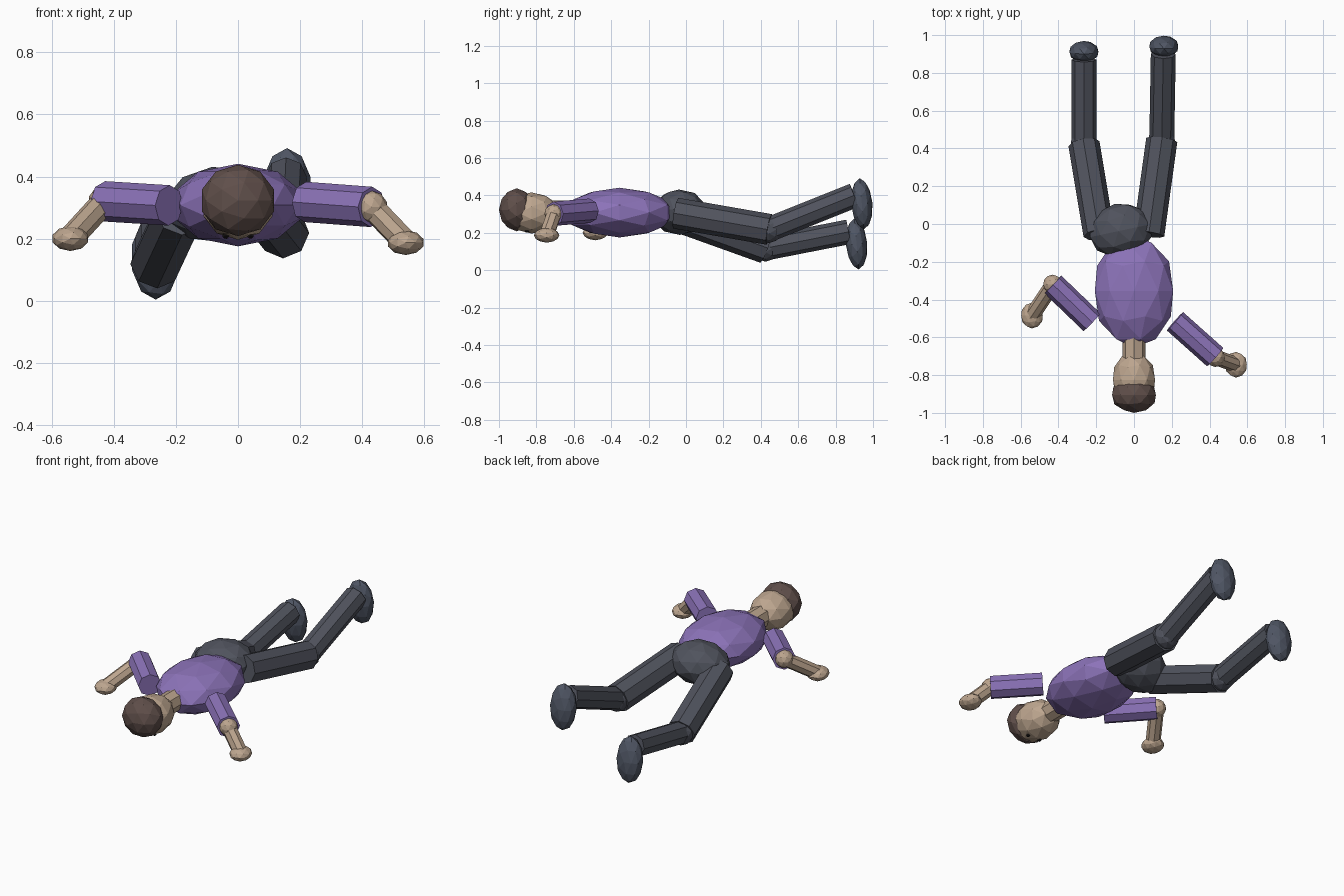
import bpy
import math
from mathutils import Vector, Matrix

cube = bpy.data.objects.get("Cube")
if cube:
    bpy.data.objects.remove(cube, do_unlink=True)


def material(name, colour):
    mat = bpy.data.materials.new(name)
    mat.use_nodes = True
    rgba = (*colour, 1)
    mat.diffuse_color = rgba
    mat.node_tree.nodes["Principled BSDF"].inputs["Base Color"].default_value = rgba
    return mat


purple = material("purple cloth", (0.26, 0.17, 0.48))
skin = material("skin", (0.51, 0.38, 0.275))
grey = material("dark grey cloth", (0.08, 0.086, 0.11))
shoe = material("shoe grey", (0.08, 0.094, 0.13))
brown = material("hair brown", (0.115, 0.077, 0.068))
black = material("eye black", (0.012, 0.01, 0.01))


def finish(name, mat):
    ob = bpy.context.object
    ob.name = ob.data.name = name
    ob.data.materials.append(mat)
    return ob


def ball(name, mat, centre, radii, tilt=0, turn=0, roll=0, detail=2):
    """Faceted ellipsoid with its poles along the body (y)."""
    bpy.ops.mesh.primitive_ico_sphere_add(subdivisions=detail, radius=1)
    ob = finish(name, mat)
    ob.data.transform(Matrix.Diagonal((*radii, 1)) @ Matrix.Rotation(math.pi / 2, 4, 'X'))
    ob.location = centre
    ob.rotation_euler = [math.radians(a) for a in (tilt, roll, turn)]
    return ob


def limb(name, mat, start, end, radius):
    """Eight-sided cylinder between two points."""
    a, b = Vector(start), Vector(end)
    bpy.ops.mesh.primitive_cylinder_add(vertices=8, radius=radius, depth=(b - a).length)
    ob = finish(name, mat)
    ob.location = (a + b) / 2
    ob.rotation_mode = 'QUATERNION'
    ob.rotation_quaternion = (b - a).to_track_quat('Z', 'Y')
    return ob


# Trunk and head
ball("torso", purple, (0, -0.355, 0.308), (0.218, 0.3, 0.133))
ball("hips", grey, (-0.07, -0.035, 0.31), (0.172, 0.145, 0.122), turn=12, roll=-6)
limb("neck", skin, (0, -0.55, 0.31), (0, -0.74, 0.31), 0.062)
ball("head", skin, (0, -0.825, 0.306), (0.117, 0.15, 0.11))
ball("hair", brown, (0, -0.905, 0.323), (0.122, 0.095, 0.115))
for side, x in (("left", 0.04), ("right", -0.04)):
    ball(side + "_eye", black, (x, -0.85, 0.209), (0.012, 0.012, 0.01), detail=1)

# Arms: shoulder, elbow, hand
arms = {
    "left": ((0.217, -0.515, 0.318), (0.43, -0.705, 0.302), (0.54, -0.745, 0.187)),
    "right": ((-0.222, -0.52, 0.307), (-0.43, -0.32, 0.32), (-0.54, -0.485, 0.2)),
}
for side, (shoulder, elbow, hand) in arms.items():
    limb(side + "_upper_arm", purple, shoulder, elbow, 0.065)
    ball(side + "_elbow", skin, elbow, (0.052, 0.052, 0.052))
    limb(side + "_forearm", skin, elbow, hand, 0.041)
    ball(side + "_hand", skin, hand, (0.06, 0.068, 0.04))

# Legs: hip, knee, ankle, foot
legs = {
    "left": ((0.078, -0.055, 0.305), (0.147, 0.445, 0.218), (0.155, 0.9, 0.4),
             (0.158, 0.94, 0.355)),
    "right": ((-0.185, -0.055, 0.29), (-0.265, 0.425, 0.118), (-0.265, 0.87, 0.205),
              (-0.265, 0.912, 0.14)),
}
for side, (hip, knee, ankle, foot) in legs.items():
    limb(side + "_thigh", grey, hip, knee, 0.083)
    ball(side + "_knee", grey, knee, (0.073, 0.073, 0.073))
    limb(side + "_shin", grey, knee, ankle, 0.066)
    ball(side + "_foot", shoe, foot, (0.08, 0.057, 0.137), tilt=5)
